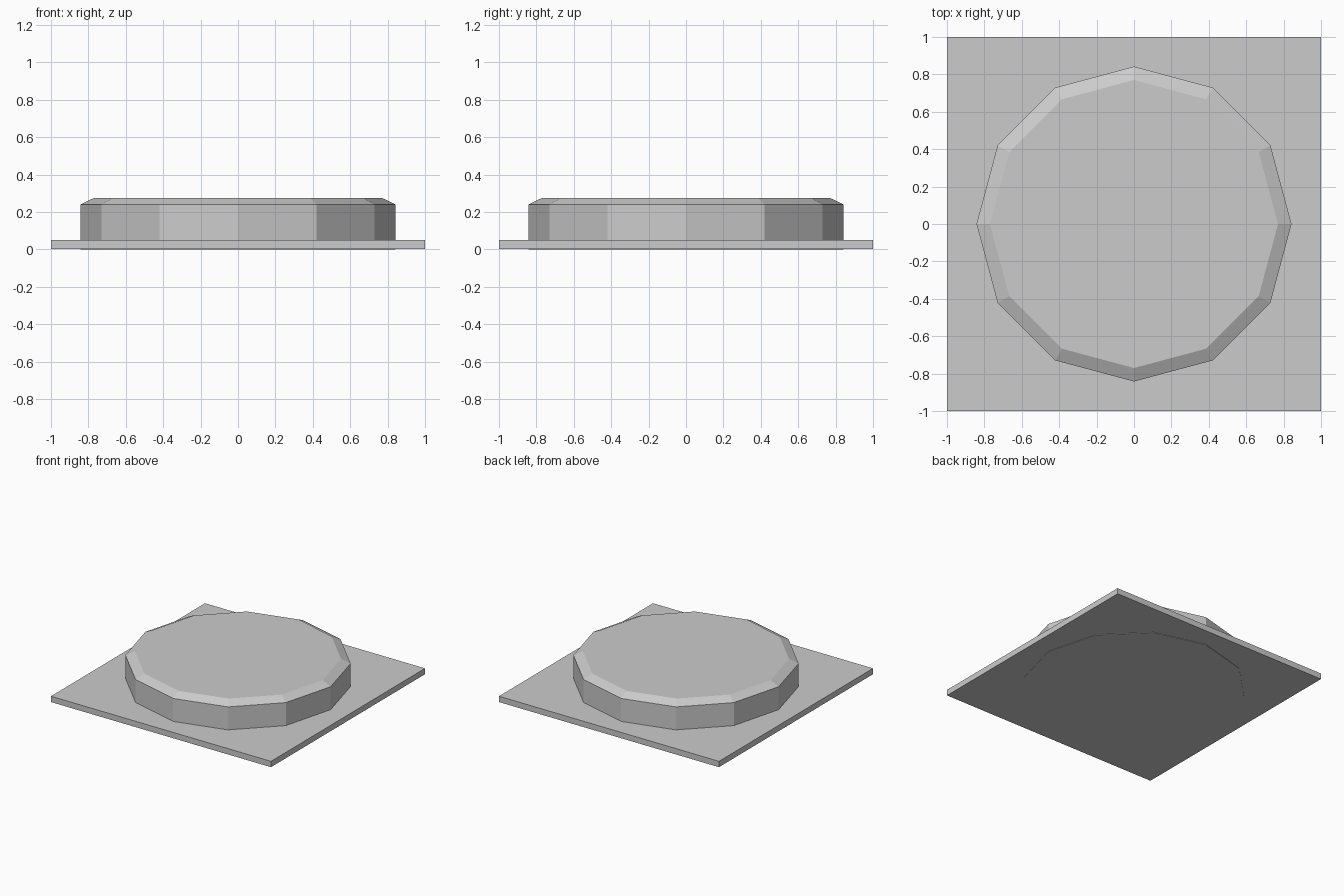
import bpy, bmesh, math

if "Cube" in bpy.data.objects:
    bpy.data.objects.remove(bpy.data.objects["Cube"])

SIDES = 12


def make_object(name, bm):
    bmesh.ops.recalc_face_normals(bm, faces=bm.faces)
    mesh = bpy.data.meshes.new(name)
    bm.to_mesh(mesh)
    bm.free()
    obj = bpy.data.objects.new(name, mesh)
    bpy.context.collection.objects.link(obj)
    return obj


# Thin square base plate
bm = bmesh.new()
bmesh.ops.create_cube(bm, size=1)
bmesh.ops.scale(bm, vec=(2, 2, 0.048), verts=bm.verts)
bmesh.ops.translate(bm, vec=(0, 0, 0.027), verts=bm.verts)
make_object("base_plate", bm)

# Twelve-sided disc with a chamfered top rim: (radius, height) profile
profile = [(0.842, 0.0), (0.842, 0.24), (0.77, 0.275)]
bm = bmesh.new()
rings = [[bm.verts.new((r * math.cos(i * math.tau / SIDES),
                        r * math.sin(i * math.tau / SIDES), z))
          for i in range(SIDES)] for r, z in profile]
for low, high in zip(rings, rings[1:]):
    for i in range(SIDES):
        j = (i + 1) % SIDES
        bm.faces.new((low[i], low[j], high[j], high[i]))
bm.faces.new(rings[0])
bm.faces.new(rings[-1])
make_object("round_button", bm)
